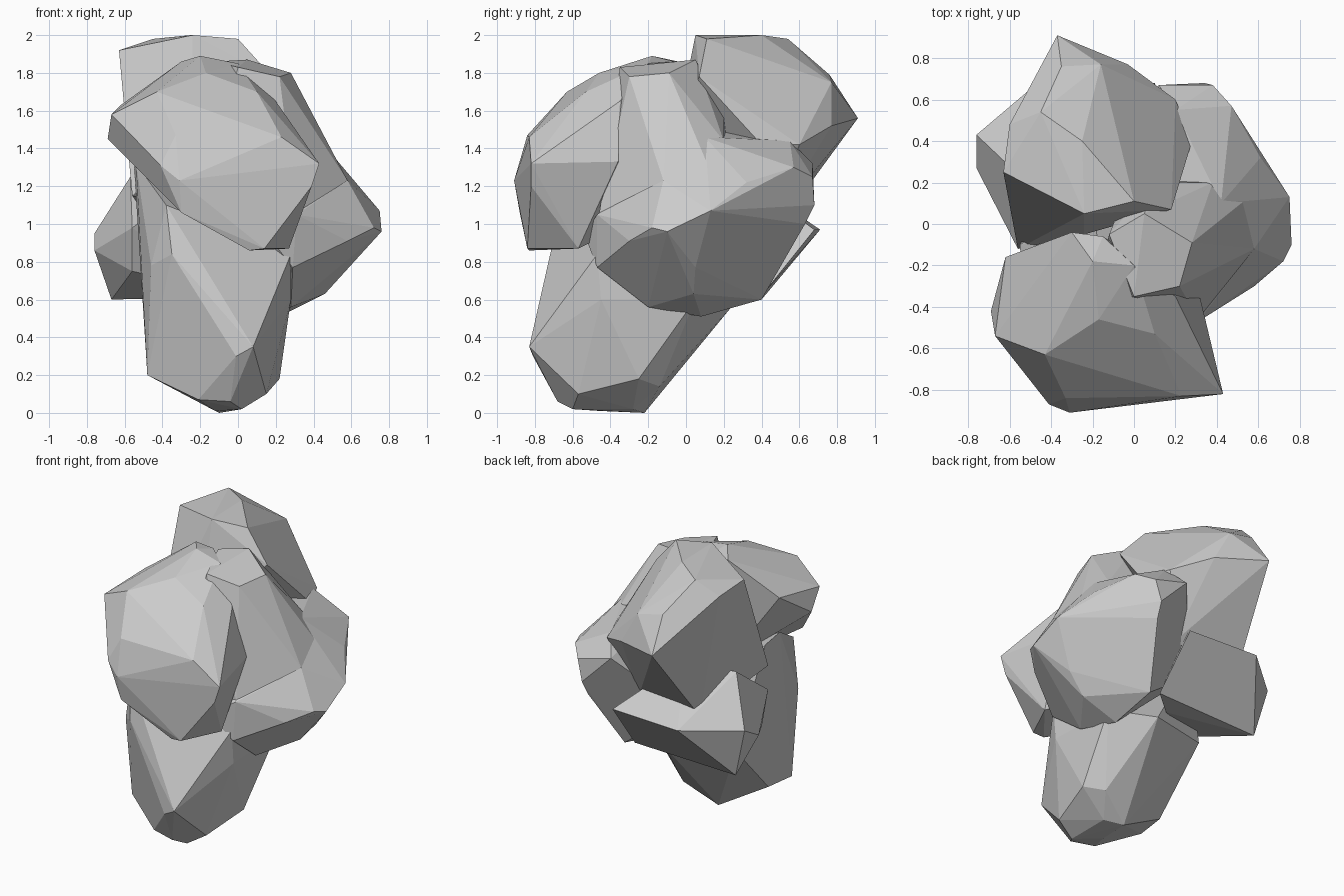
import bpy, bmesh, math


def boulder(name, corners):
    """Faceted boulder: convex hull around a few corner points."""
    bm = bmesh.new()
    for c in corners:
        bm.verts.new(c)
    bmesh.ops.convex_hull(bm, input=bm.verts)
    loose = [v for v in bm.verts if not v.link_faces]
    bmesh.ops.delete(bm, geom=loose, context='VERTS')
    # merge nearly coplanar triangles into broad chiselled facets
    bmesh.ops.dissolve_limit(bm, angle_limit=math.radians(6),
                             verts=bm.verts, edges=bm.edges)
    bmesh.ops.recalc_face_normals(bm, faces=bm.faces)
    mesh = bpy.data.meshes.new(name)
    bm.to_mesh(mesh)
    bm.free()
    obj = bpy.data.objects.new(name, mesh)
    bpy.context.collection.objects.link(obj)
    return obj


# upper boulder overhanging the front
boulder("front_boulder", [
    (-0.69, -0.42, 1.45), (-0.67, -0.54, 1.58), (-0.62, -0.16, 1.63),
    (-0.41, -0.87, 1.31), (-0.31, -0.91, 1.23), (-0.30, -0.88, 1.06),
    (0.06, -0.83, 0.86), (0.14, -0.84, 0.87), (0.27, -0.57, 0.87),
    (0.43, -0.82, 1.32), (0.39, -0.82, 1.20), (0.32, -0.36, 1.33),
    (0.23, -0.83, 1.46), (-0.33, -0.84, 1.47), (-0.43, -0.63, 1.70),
    (0.10, -0.53, 1.70), (0.20, -0.35, 1.65), (-0.17, -0.46, 1.80),
    (-0.20, -0.18, 1.89), (0.00, -0.20, 1.85), (-0.30, -0.04, 1.86),
    (-0.15, -0.06, 1.86), (-0.55, -0.30, 1.33), (-0.25, -0.10, 1.10)])

# tallest boulder at the back, running down behind the pile
boulder("back_boulder", [
    (-0.63, 0.25, 1.92), (-0.24, 0.05, 2.00), (0.00, 0.11, 1.98),
    (-0.25, 0.40, 2.00), (-0.45, 0.54, 1.98), (-0.60, 0.48, 1.88),
    (-0.35, 0.76, 1.79), (-0.37, 0.91, 1.56), (-0.16, 0.77, 1.75),
    (-0.03, 0.77, 1.52), (0.20, 0.60, 1.42), (0.28, 0.40, 1.42),
    (0.18, 0.07, 1.78), (-0.42, 0.74, 1.36), (0.00, 0.62, 1.30),
    (-0.46, 0.50, 1.00), (0.05, 0.45, 1.00), (-0.56, -0.12, 1.15),
    (-0.24, -0.05, 1.50)])

# upright slab on top of the right boulder
boulder("right_slab", [
    (0.00, -0.35, 1.83), (0.22, -0.30, 1.78), (0.28, -0.09, 1.80),
    (0.05, 0.05, 1.87), (-0.12, -0.05, 1.86), (0.58, -0.12, 1.23),
    (0.58, 0.15, 1.23), (0.31, -0.46, 1.05), (-0.20, -0.40, 1.00),
    (0.10, 0.20, 1.60), (0.38, 0.20, 1.44), (0.00, 0.25, 1.10)])

# broad boulder on the right
boulder("right_boulder", [
    (0.58, -0.12, 1.23), (0.72, -0.18, 0.98), (0.76, -0.10, 0.96),
    (0.75, 0.13, 1.07), (0.61, 0.32, 1.22), (0.47, 0.57, 1.30),
    (0.38, 0.67, 1.25), (0.34, 0.68, 1.10), (0.12, 0.67, 1.32),
    (0.20, 0.55, 1.44), (0.42, 0.10, 1.46), (0.10, 0.10, 1.50),
    (0.58, -0.30, 0.91), (0.29, -0.47, 0.77), (0.28, -0.20, 0.56),
    (0.58, 0.05, 0.77), (0.46, 0.04, 0.63), (0.22, 0.08, 0.51),
    (0.20, 0.40, 0.60), (0.33, 0.63, 1.00), (-0.20, 0.30, 0.90),
    (0.15, -0.54, 0.95), (0.31, -0.47, 1.05), (-0.20, -0.40, 1.00)])

# boulder poking out on the left, its slanted back running inwards
boulder("left_boulder", [
    (-0.76, 0.43, 0.95), (-0.76, 0.27, 0.86), (-0.67, 0.40, 0.60),
    (-0.69, 0.12, 0.90), (-0.56, -0.12, 0.98), (-0.56, -0.05, 0.75),
    (-0.57, 0.25, 1.25), (-0.43, 0.71, 0.97), (0.12, 0.40, 0.62),
    (0.10, 0.68, 0.97), (-0.10, 0.20, 0.65), (-0.20, 0.30, 1.25)])

# leaning foot boulder carrying the pile
boulder("foot_boulder", [
    (-0.12, -0.45, 0.01), (-0.10, -0.22, 0.00), (0.02, -0.28, 0.02),
    (0.02, -0.60, 0.02), (-0.04, -0.68, 0.06), (-0.21, -0.64, 0.07),
    (0.15, -0.57, 0.10), (0.22, -0.25, 0.18), (0.12, -0.14, 0.14),
    (-0.01, -0.81, 0.30), (0.08, -0.83, 0.35), (-0.48, -0.50, 0.20),
    (-0.45, -0.28, 0.20), (-0.46, -0.60, 0.78), (-0.35, -0.71, 0.84),
    (0.28, -0.47, 0.84), (0.28, -0.45, 0.60), (0.26, 0.05, 0.60),
    (0.00, 0.24, 0.56), (-0.46, 0.10, 0.60), (-0.54, -0.28, 1.32),
    (-0.55, -0.10, 1.30), (-0.38, -0.66, 1.10)])
